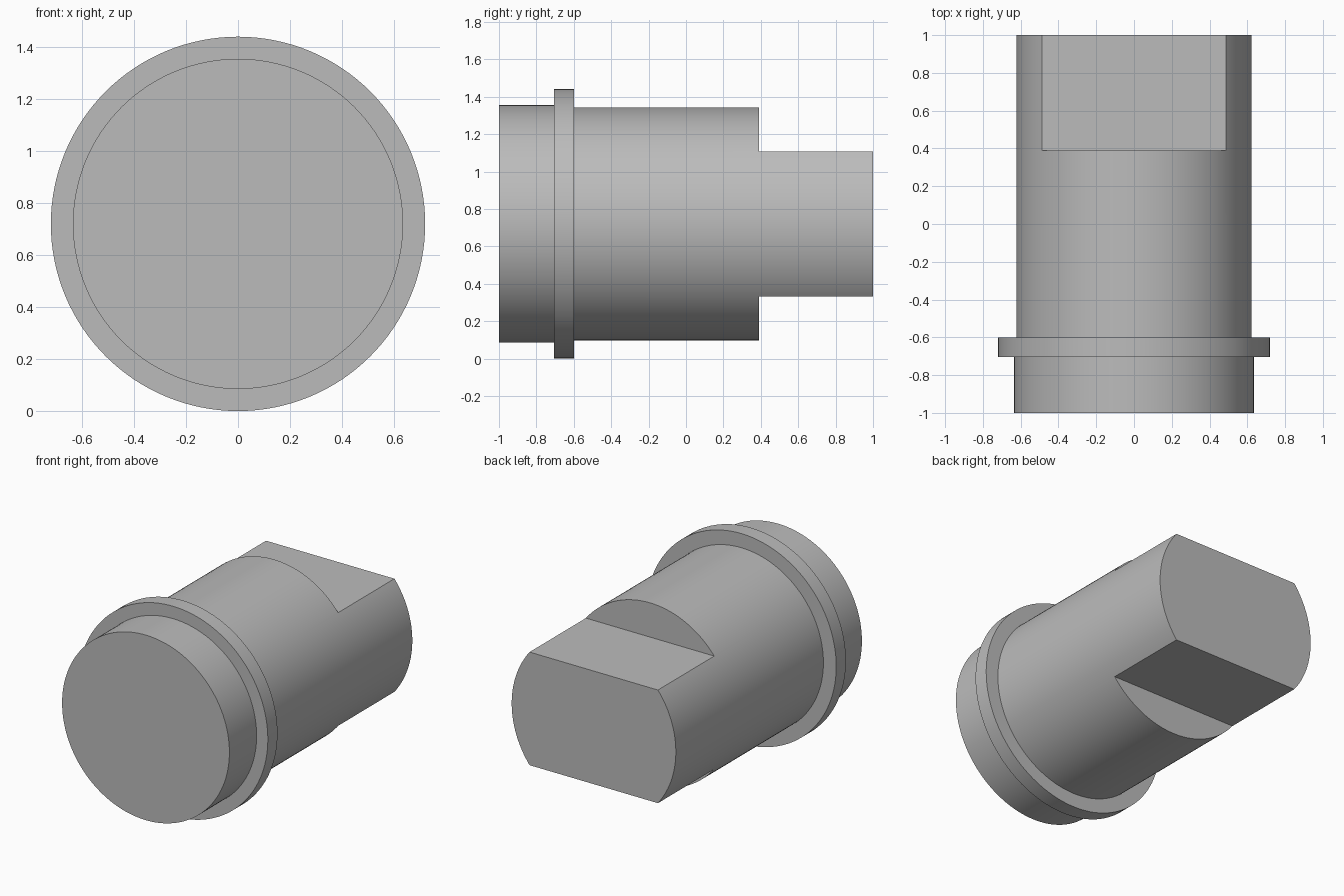
import bpy
import bmesh
import math
from mathutils import Matrix, Vector

cube = bpy.data.objects.get("Cube")
if cube:
    bpy.data.objects.remove(cube, do_unlink=True)

AXIS_Z = 0.72       # height of the pin's axis
FLAT = 0.388        # half thickness across the two flats
STEP_Y = 0.39       # where the flats begin
SEGMENTS = 128

grey = bpy.data.materials.new("plain grey")
grey.use_nodes = True
colour = (0.5, 0.5, 0.5, 1)
grey.diffuse_color = colour
grey.node_tree.nodes["Principled BSDF"].inputs["Base Color"].default_value = colour


def add_object(name, bm):
    bmesh.ops.recalc_face_normals(bm, faces=bm.faces)
    mesh = bpy.data.meshes.new(name)
    bm.to_mesh(mesh)
    bm.free()
    mesh.materials.append(grey)
    obj = bpy.data.objects.new(name, mesh)
    bpy.context.collection.objects.link(obj)
    return obj


# Turned pin: head, collar and shaft as one profile of (y, radius)
profile = [(-1, 0), (-1, 0.635), (-0.705, 0.635), (-0.705, 0.72),
           (-0.6, 0.72), (-0.6, 0.623), (1, 0.623), (1, 0)]
bm = bmesh.new()
verts = [bm.verts.new((0, y, AXIS_Z + r)) for y, r in profile]
edges = [bm.edges.new(pair) for pair in zip(verts, verts[1:])]
bmesh.ops.spin(bm, geom=verts + edges, cent=(0, 0, AXIS_Z), axis=(0, 1, 0),
               angle=math.tau, steps=SEGMENTS)
bmesh.ops.remove_doubles(bm, verts=bm.verts, dist=0.0001)
# Join each end fan into a single flat disc
bmesh.ops.dissolve_limit(bm, angle_limit=0.001, verts=bm.verts, edges=bm.edges)
pin = add_object("collared_pin", bm)

# Mill the two opposite flats at the back end
cutters = []
for side, sign in (("upper", 1), ("lower", -1)):
    bm = bmesh.new()
    size = Vector((2, 1, 0.5))
    centre = Vector((0, STEP_Y + size.y / 2, AXIS_Z + sign * (FLAT + size.z / 2)))
    bmesh.ops.create_cube(bm, size=1, matrix=Matrix.LocRotScale(centre, None, size))
    cutter = add_object(side + "_flat_cutter", bm)
    cutter.hide_render = True
    cut = pin.modifiers.new(side + "_flat", 'BOOLEAN')
    cut.operation = 'DIFFERENCE'
    cut.solver = 'EXACT'
    cut.object = cutter
    cutters.append(cutter)

bpy.ops.object.select_all(action='DESELECT')
pin.select_set(True)
bpy.context.view_layer.objects.active = pin
for cut in list(pin.modifiers):
    bpy.ops.object.modifier_apply(modifier=cut.name)
for cutter in cutters:
    bpy.data.objects.remove(cutter, do_unlink=True)

# Smooth round walls with crisp edges
bpy.ops.object.shade_smooth_by_angle(angle=math.radians(30))
